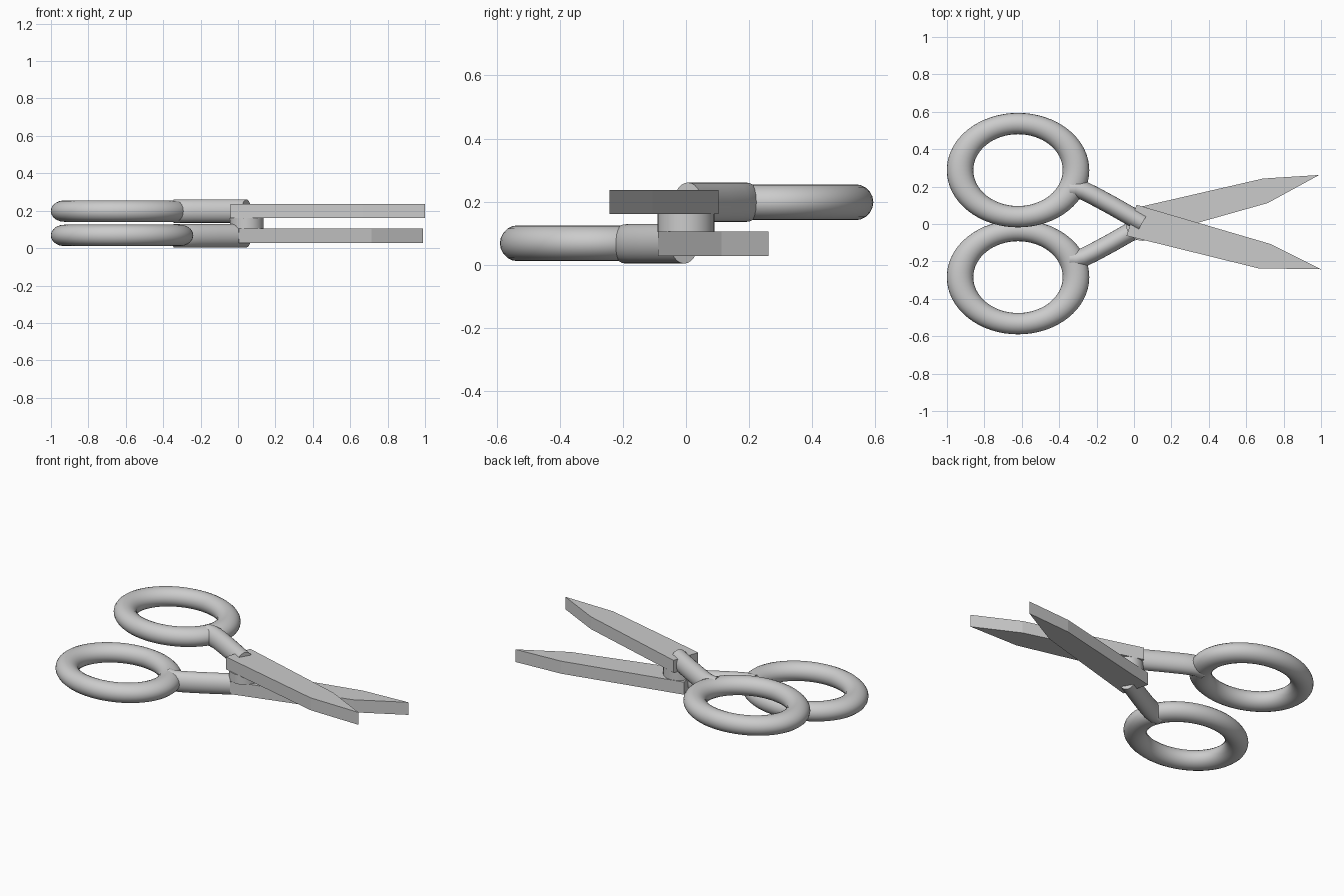
import bpy, bmesh, math
from mathutils import Vector

if "Cube" in bpy.data.objects:
    bpy.data.objects.remove(bpy.data.objects["Cube"])

steel = bpy.data.materials.new("light_grey")
steel.diffuse_color = (0.6, 0.6, 0.6, 1)
steel.use_nodes = True
steel.node_tree.nodes["Principled BSDF"].inputs["Base Color"].default_value = steel.diffuse_color


def finish(obj, name, smooth=True):
    obj.name = name
    obj.data.materials.append(steel)
    if smooth:
        bpy.ops.object.select_all(action='DESELECT')
        obj.select_set(True)
        bpy.context.view_layer.objects.active = obj
        bpy.ops.object.shade_smooth_by_angle(angle=math.radians(40))


def mesh_object(bm, name, smooth=True):
    bmesh.ops.recalc_face_normals(bm, faces=bm.faces)
    me = bpy.data.meshes.new(name)
    bm.to_mesh(me)
    bm.free()
    obj = bpy.data.objects.new(name, me)
    bpy.context.collection.objects.link(obj)
    finish(obj, name, smooth)


def finger_ring(name, y, z):
    # oval torus
    bpy.ops.mesh.primitive_torus_add(major_radius=0.249, minor_radius=0.057,
                                     major_segments=64, minor_segments=20,
                                     location=(-0.62, y, z))
    obj = bpy.context.object
    obj.scale = (1.245, 1, 1)
    bpy.ops.object.transform_apply(location=False, rotation=False, scale=True)
    finish(obj, name)


def shank(name, path, z, n=24, width=0.05, height=0.0625):
    # oval section swept along a bent path
    pts = [Vector(p) for p in path]
    bm = bmesh.new()
    loops = []
    for i, p in enumerate(pts):
        d = (pts[min(i + 1, len(pts) - 1)] - pts[max(i - 1, 0)]).normalized()
        side = Vector((-d.y, d.x))
        loop = []
        for k in range(n):
            a = 2 * math.pi * k / n
            q = p + side * width * math.cos(a)
            loop.append(bm.verts.new((q.x, q.y, z + height * math.sin(a))))
        loops.append(loop)
    for a, b in zip(loops, loops[1:]):
        for k in range(n):
            bm.faces.new((a[k], a[(k + 1) % n], b[(k + 1) % n], b[k]))
    bm.faces.new(loops[0])
    bm.faces.new(loops[-1])
    mesh_object(bm, name)


def blade(name, outline, z0, z1):
    # flat outline extruded upward
    bm = bmesh.new()
    face = bm.faces.new([bm.verts.new((x, y, z0)) for x, y in outline])
    res = bmesh.ops.extrude_face_region(bm, geom=[face])
    verts = [v for v in res["geom"] if isinstance(v, bmesh.types.BMVert)]
    bmesh.ops.translate(bm, verts=verts, vec=(0, 0, z1 - z0))
    mesh_object(bm, name, False)


# Finger rings
finger_ring("upper_ring", 0.288, 0.198)
finger_ring("lower_ring", -0.284, 0.068)

# Bent shanks from the rings to the pivot
path = [(-0.345, 0.188), (-0.31, 0.19), (-0.27, 0.178), (-0.22, 0.154),
        (-0.12, 0.10), (0.045, 0.006)]
shank("upper_shank", path, 0.198)
shank("lower_shank", [(x, -y) for x, y in path], 0.066)

# Crossing blades
blade("upper_blade", [(0.013, 0.103), (0.73, -0.107), (1.0, -0.242),
                      (0.665, -0.237), (-0.04, -0.063)], 0.16, 0.237)
blade("lower_blade", [(0.005, -0.088), (0.715, 0.112), (0.99, 0.262),
                      (0.69, 0.243), (-0.04, 0.075)], 0.027, 0.105)

# Pivot pin between the blades
bpy.ops.mesh.primitive_cylinder_add(vertices=32, radius=0.09, depth=0.057,
                                    location=(0.047, 0, 0.1325))
finish(bpy.context.object, "pivot_pin")
